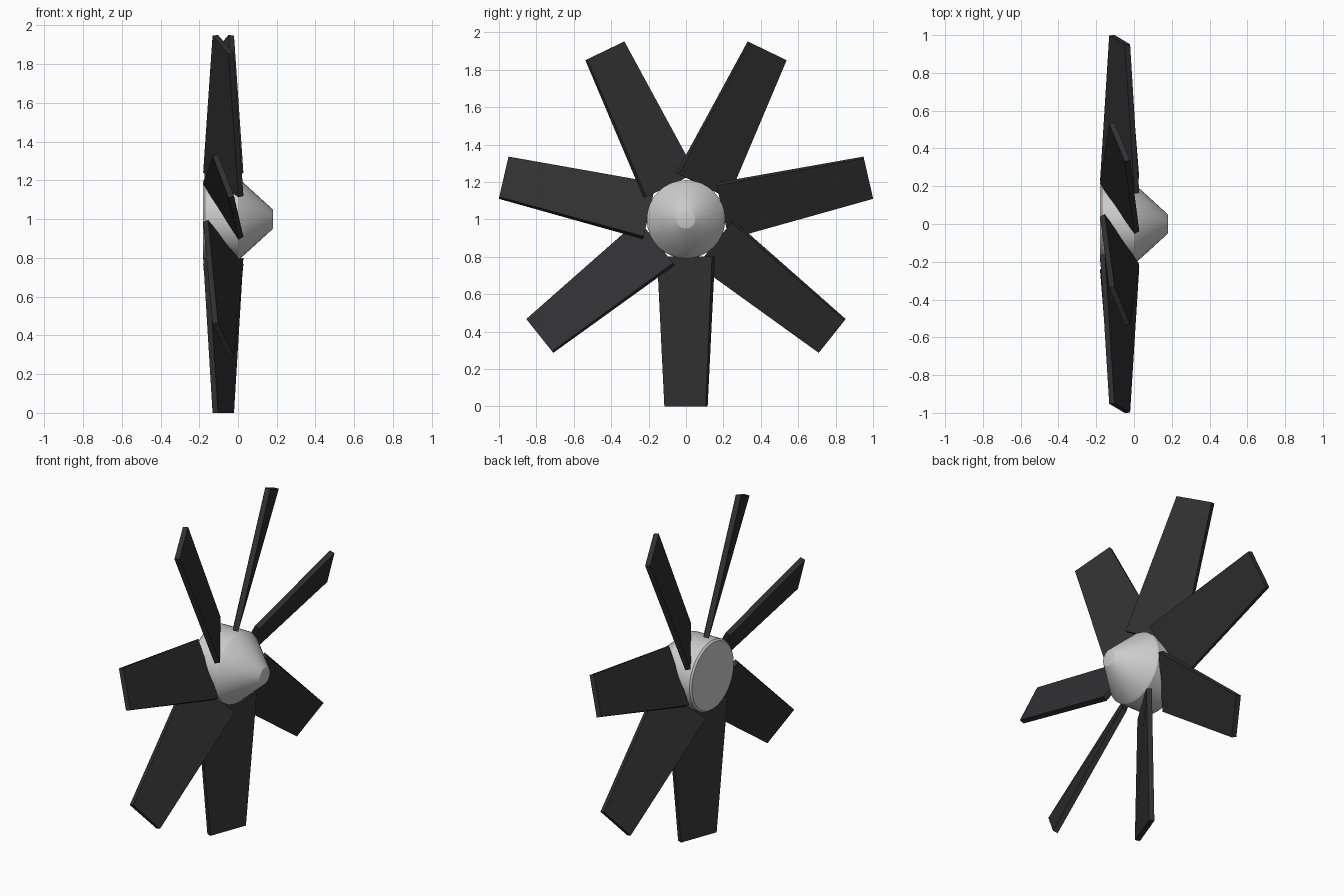
import bpy, bmesh, math
from mathutils import Matrix, Vector

if "Cube" in bpy.data.objects:
    bpy.data.objects.remove(bpy.data.objects["Cube"])

BLADES = 7
CENTRE = Vector((0, 0, 1))

dark = bpy.data.materials.new("dark_blade")
dark.diffuse_color = (0.03, 0.03, 0.032, 1)
dark.use_nodes = True
dark.node_tree.nodes["Principled BSDF"].inputs["Base Color"].default_value = dark.diffuse_color


def finish(bm, name):
    bmesh.ops.recalc_face_normals(bm, faces=bm.faces)
    mesh = bpy.data.meshes.new(name)
    bm.to_mesh(mesh)
    bm.free()
    obj = bpy.data.objects.new(name, mesh)
    bpy.context.collection.objects.link(obj)
    return obj


def revolve(name, profile, sides=32):
    """Closed solid of revolution about the x axis from (x, radius) points."""
    bm = bmesh.new()
    rings = []
    for x, r in profile:
        rings.append([bm.verts.new((x, r * math.cos(a), 1 + r * math.sin(a)))
                      for a in (2 * math.pi * i / sides for i in range(sides))])
    for a, b in zip(rings, rings[1:]):
        for i in range(sides):
            j = (i + 1) % sides
            bm.faces.new((a[i], a[j], b[j], b[i]))
    bm.faces.new(rings[0])
    bm.faces.new(rings[-1])
    obj = finish(bm, name)
    bpy.ops.object.select_all(action='DESELECT')
    obj.select_set(True)
    bpy.context.view_layer.objects.active = obj
    bpy.ops.object.shade_smooth_by_angle(angle=math.radians(30))
    return obj


def blade(name, turn):
    """Tapered, twisted slab, built pointing down and turned about the hub."""
    bm = bmesh.new()
    # radius, half chord, half thickness, pitch
    sections = [(0.20, 0.173, 0.015, math.radians(31.8)),
                (1.00, 0.118, 0.015, math.radians(20.5))]
    rings = []
    for r, c, t, pitch in sections:
        ring = []
        for u, v in ((-c, -t), (c, -t), (c, t), (-c, t)):
            x = -0.076 + u * math.sin(pitch) + v * math.cos(pitch)
            y = u * math.cos(pitch) - v * math.sin(pitch)
            ring.append(bm.verts.new((x, y, -r)))
        rings.append(ring)
    a, b = rings
    for i in range(4):
        j = (i + 1) % 4
        bm.faces.new((a[i], a[j], b[j], b[i]))
    bm.faces.new(a)
    bm.faces.new(b)
    bm.transform(Matrix.Translation(CENTRE) @ Matrix.Rotation(turn, 4, 'X'))
    obj = finish(bm, name)
    obj.data.materials.append(dark)
    return obj


# Hub barrel with small rim bevels, running into the blunt nose cone
revolve("hub", [(-0.18, 0.20), (-0.17, 0.21), (0.0, 0.21), (0.012, 0.203),
                (0.178, 0.052), (0.18, 0.047)])

# Ring of pitched blades
for k in range(BLADES):
    blade(f"blade_{k + 1}", 2 * math.pi * k / BLADES)
